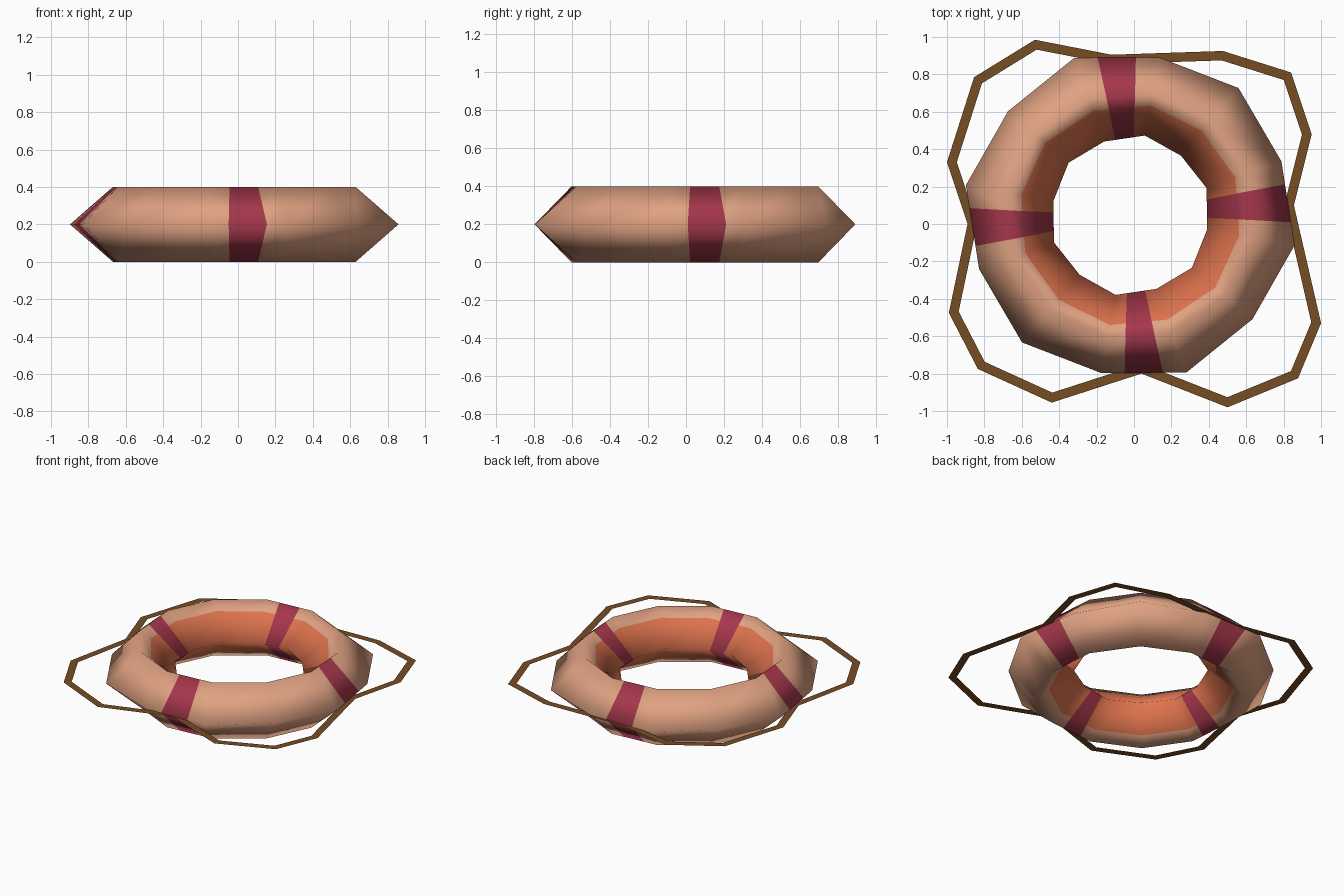
import bpy, math
from mathutils import Vector

if "Cube" in bpy.data.objects:
    bpy.data.objects.remove(bpy.data.objects["Cube"])


def material(name, srgb):
    m = bpy.data.materials.new(name)
    lin = [((c / 255 + 0.055) / 1.055) ** 2.4 for c in srgb]
    m.diffuse_color = (*lin, 1)
    m.use_nodes = True
    m.node_tree.nodes["Principled BSDF"].inputs["Base Color"].default_value = m.diffuse_color
    return m


tan = material("faded_peach", (224, 162, 130))
orange = material("bright_orange", (222, 115, 78))
red = material("dark_red", (166, 55, 76))
brown = material("rope_brown", (118, 77, 36))


def make(name, verts, faces, mats, ids=None, smooth=False):
    me = bpy.data.meshes.new(name)
    me.from_pydata(verts, [], faces)
    for m in mats:
        me.materials.append(m)
    for i, p in enumerate(me.polygons):
        p.use_smooth = smooth
        if ids:
            p.material_index = ids[i]
    me.update()
    ob = bpy.data.objects.new(name, me)
    bpy.context.collection.objects.link(ob)
    return ob


# Ring: twelve diamond-shaped sections with alternating radii
CX, CY = -0.02, 0.047
SPLIT = 0.28          # where the orange inner side begins


def section(k):
    a = math.radians(19.6 + 30 * k)
    r_out, r_in = (0.893, 0.418) if k % 2 else (0.858, 0.433)
    r_top = 0.66
    r_mid = r_top + (r_in - r_top) * SPLIT
    z = 0.2 * SPLIT
    prof = [(r_out, 0.2), (r_top, 0.4), (r_mid, 0.4 - z),
            (r_in, 0.2), (r_mid, z), (r_top, 0.0)]
    return [Vector((CX + r * math.cos(a), CY + r * math.sin(a), h)) for r, h in prof]


# Every third segment is cut twice so its middle becomes a red band
loops, banded = [], []
for k in range(12):
    s0, s1 = section(k), section(k + 1)
    loops.append(s0)
    banded.append(False)
    if k % 3 == 2:
        for t, flag in ((0.275, True), (0.725, False)):
            loops.append([p.lerp(q, t) for p, q in zip(s0, s1)])
            banded.append(flag)

n, verts, faces, ids = len(loops), [], [], []
for loop in loops:
    verts += loop
for i in range(n):
    j = (i + 1) % n
    for c in range(6):
        d = (c + 1) % 6
        faces.append((i * 6 + c, j * 6 + c, j * 6 + d, i * 6 + d))
        ids.append(2 if banded[i] else 1 if c in (2, 3) else 0)
make("buoy_ring", verts, faces, (tan, orange, red), ids, smooth=True)

# Grab rope: flat ribbon slung around the ring, touching it at the bands
outer = [(-0.53, 0.985), (-0.855, 0.785), (-1.0, 0.33), (-0.89, 0.0),
         (-0.99, -0.475), (-0.835, -0.775), (-0.44, -0.955), (0.04, -0.80),
         (0.50, -0.98), (0.877, -0.825), (1.0, -0.53), (0.855, 0.1),
         (0.95, 0.48), (0.84, 0.81), (0.475, 0.925), (-0.12, 0.905)]
outer = [Vector(p) for p in outer]
m, inner = len(outer), []
for i, p in enumerate(outer):
    d0 = (p - outer[i - 1]).normalized()
    d1 = (outer[(i + 1) % m] - p).normalized()
    n0, n1 = Vector((-d0.y, d0.x)), Vector((-d1.y, d1.x))
    mid = (n0 + n1).normalized()
    inner.append(p + mid * 0.05 / mid.dot(n0))
verts = [(p.x, p.y, 0.2) for p in outer + inner]
faces = [(i, (i + 1) % m, m + (i + 1) % m, m + i) for i in range(m)]
make("grab_rope", verts, faces, (brown,))
